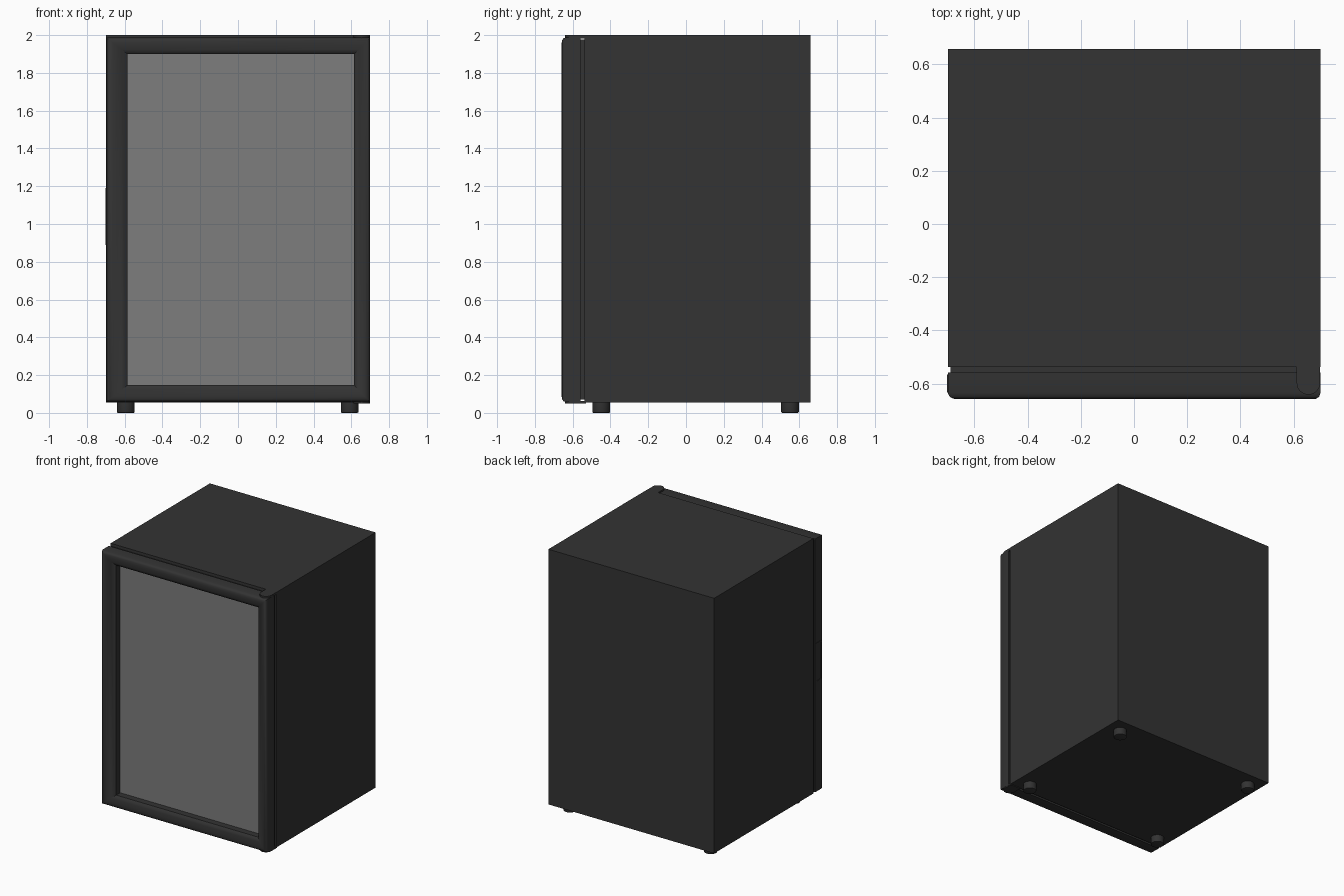
import bpy
import bmesh
import math
from mathutils import Vector

if "Cube" in bpy.data.objects:
    bpy.data.objects.remove(bpy.data.objects["Cube"], do_unlink=True)


def material(name, grey, rough):
    mat = bpy.data.materials.new(name)
    mat.use_nodes = True
    colour = (grey, grey, grey, 1)
    mat.diffuse_color = colour
    shader = mat.node_tree.nodes["Principled BSDF"]
    shader.inputs["Base Color"].default_value = colour
    shader.inputs["Roughness"].default_value = rough
    return mat


BLACK = material("charcoal_black", 0.033, 0.6)
GLASS = material("grey_glass", 0.205, 0.5)


def finish(name, bm, mat):
    bmesh.ops.recalc_face_normals(bm, faces=bm.faces)
    mesh = bpy.data.meshes.new(name)
    bm.to_mesh(mesh)
    bm.free()
    mesh.materials.append(mat)
    obj = bpy.data.objects.new(name, mesh)
    bpy.context.collection.objects.link(obj)
    bpy.ops.object.select_all(action="DESELECT")
    obj.select_set(True)
    bpy.context.view_layer.objects.active = obj
    bpy.ops.object.shade_smooth_by_angle(angle=math.radians(35))


def box(name, low, high, mat):
    low, high = Vector(low), Vector(high)
    bm = bmesh.new()
    bmesh.ops.create_cube(bm, size=1)
    bmesh.ops.scale(bm, vec=high - low, verts=bm.verts)
    bmesh.ops.translate(bm, vec=(low + high) / 2, verts=bm.verts)
    finish(name, bm, mat)


def foot(name, x, y):
    bm = bmesh.new()
    bmesh.ops.create_cone(bm, cap_ends=True, segments=32, radius1=0.047,
                          radius2=0.047, depth=0.07)
    bmesh.ops.translate(bm, vec=(x, y, 0.035), verts=bm.verts)
    rim = [e for e in bm.edges if all(v.co.z < 0.01 for v in e.verts)]
    bmesh.ops.bevel(bm, geom=rim, offset=0.006, segments=2, profile=0.5,
                    affect="EDGES")
    finish(name, bm, BLACK)


def hinge(name, bottom, top):
    # Plate with a rounded front end
    x, y, radius = 0.655, -0.597, 0.044
    outline = [(x + radius, -0.53), (x - radius, -0.53)]
    for i in range(17):
        a = math.pi * (1 + i / 16)
        outline.append((x + radius * math.cos(a), y + radius * math.sin(a)))
    bm = bmesh.new()
    face = bm.faces.new([bm.verts.new((px, py, bottom)) for px, py in outline])
    up = bmesh.ops.extrude_face_region(bm, geom=[face])["geom"]
    verts = [g for g in up if isinstance(g, bmesh.types.BMVert)]
    bmesh.ops.translate(bm, vec=(0, 0, top - bottom), verts=verts)
    finish(name, bm, BLACK)


def door_frame():
    # Rectangular rings swept from the back edge, over the front, to the glass
    left, right, low, high = -0.699, 0.7, 0.057, 1.988
    profile = [(0, -0.558), (0, -0.635), (0.05, -0.648), (0.17, -0.656),
               (0.32, -0.658), (0.5, -0.656), (0.72, -0.65),
               (0.9, -0.641), (1, -0.633), (1, -0.575)]
    bm = bmesh.new()
    rings = []
    for t, y in profile:
        x0, x1 = left + 0.115 * t, right - 0.085 * t
        z0, z1 = low + 0.09 * t, high - 0.089 * t
        rings.append([bm.verts.new((x, y, z)) for x, z in
                      ((x0, z0), (x1, z0), (x1, z1), (x0, z1))])
    for a, b in zip(rings, rings[1:]):
        for i in range(4):
            j = (i + 1) % 4
            bm.faces.new((a[i], a[j], b[j], b[i]))
    bm.faces.new(rings[0])
    bm.faces.new(rings[-1])
    finish("door_frame", bm, BLACK)


# Cabinet and door with its deeply recessed pane
box("cabinet", (-0.698, -0.537, 0.055), (0.7, 0.658, 2), BLACK)
box("door_gasket", (-0.689, -0.56, 0.07), (0.689, -0.53, 1.978), BLACK)
door_frame()
box("door_glass", (-0.584, -0.585, 0.147), (0.615, -0.575, 1.899), GLASS)

# Pull on the door edge, built as a thin raised surround
for name, y0, y1, z0, z1 in (
        ("handle_front_rim", -0.632, -0.622, 0.89, 1.19),
        ("handle_back_rim", -0.575, -0.565, 0.89, 1.19),
        ("handle_lower_rim", -0.622, -0.575, 0.89, 0.9),
        ("handle_upper_rim", -0.622, -0.575, 1.18, 1.19)):
    box(name, (-0.702, y0, z0), (-0.69, y1, z1), BLACK)

# Hinges and feet
hinge("upper_hinge", 1.982, 2)
hinge("lower_hinge", 0.049, 0.064)
for side, x in (("right", -0.594), ("left", 0.591)):
    for end, y in (("front", -0.449), ("back", 0.551)):
        foot(end + "_" + side + "_foot", x, y)
